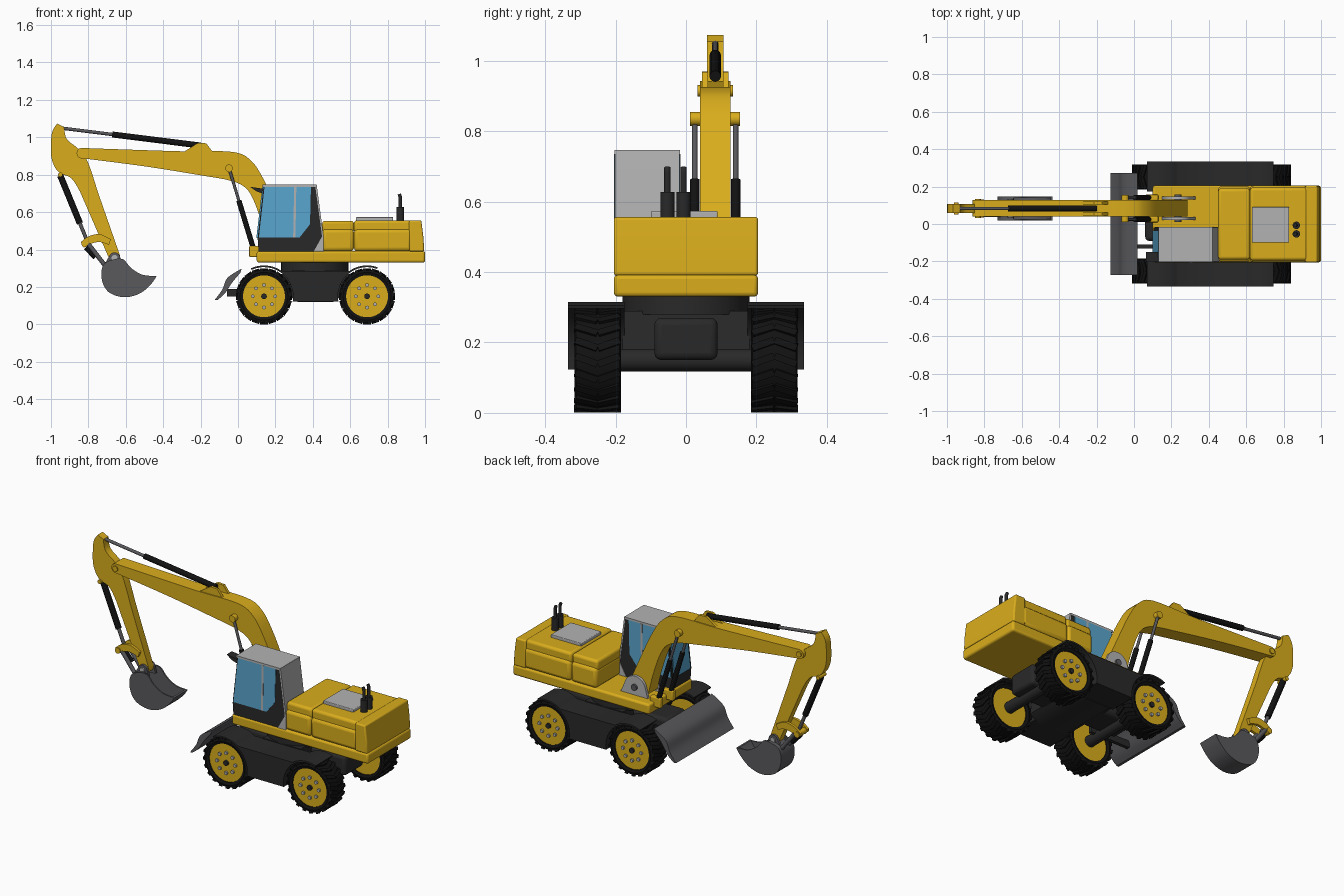
import bpy, bmesh
from math import sin, cos, pi, radians
from mathutils import Vector, Matrix


def material(name, rgb):
    m = bpy.data.materials.new(name)
    m.diffuse_color = (*rgb, 1)
    return m


YELLOW = material("yellow_paint", (0.70, 0.42, 0.012))
BLACK = material("black_rubber", (0.006, 0.006, 0.006))
DARK = material("dark_frame", (0.022, 0.022, 0.022))
STEEL = material("steel", (0.10, 0.10, 0.11))
GLASS = material("blue_glass", (0.10, 0.38, 0.62))
LIGHT = material("light_grey", (0.45, 0.45, 0.45))


def finish(name, bm, mat, bevel=0):
    bmesh.ops.recalc_face_normals(bm, faces=bm.faces)
    me = bpy.data.meshes.new(name)
    bm.to_mesh(me)
    bm.free()
    me.materials.append(mat)
    ob = bpy.data.objects.new(name, me)
    bpy.context.collection.objects.link(ob)
    if bevel:
        b = ob.modifiers.new("bevel", 'BEVEL')
        b.width, b.segments, b.limit_method = bevel, 3, 'ANGLE'
    return ob


def prism(name, pts, y0, y1, mat, bevel=0):
    """Side profile in x, z pulled from y0 to y1."""
    bm = bmesh.new()
    f = bm.faces.new([bm.verts.new((x, y0, z)) for x, z in pts])
    r = bmesh.ops.extrude_face_region(bm, geom=[f])
    bmesh.ops.translate(bm, vec=(0, y1 - y0, 0), verts=[v for v in r["geom"] if isinstance(v, bmesh.types.BMVert)])
    return finish(name, bm, mat, bevel)


def box(name, x0, x1, y0, y1, z0, z1, mat, bevel=0):
    return prism(name, [(x0, z0), (x1, z0), (x1, z1), (x0, z1)], y0, y1, mat, bevel)


def rod(name, p, q, r, mat, n=18):
    p, q = Vector(p), Vector(q)
    bm = bmesh.new()
    m = Matrix.Translation((p + q) / 2) @ (q - p).to_track_quat('Z', 'Y').to_matrix().to_4x4()
    bmesh.ops.create_cone(bm, cap_ends=True, segments=n, radius1=r, radius2=r, depth=(q - p).length, matrix=m)
    return finish(name, bm, mat)


def arc(cx, cz, r, a0, a1, n=12):
    return [(cx + r * cos(radians(a0 + (a1 - a0) * i / n)), cz + r * sin(radians(a0 + (a1 - a0) * i / n)))
            for i in range(n + 1)]


def spline(pts, n=5):
    """Smooth open path through the points."""
    p = [Vector(a) for a in [pts[0], *pts, pts[-1]]]
    out = []
    for a, b, c, d in zip(p, p[1:], p[2:], p[3:]):
        for i in range(n):
            t = i / n
            out.append((2 * b + (c - a) * t + (2 * a - 5 * b + 4 * c - d) * t**2 + (3 * b - a - 3 * c + d) * t**3) / 2)
    return [tuple(v) for v in out] + [tuple(pts[-1])]


def ram(name, p, q, split, r_barrel, r_rod):
    """Hydraulic cylinder: dark barrel from p, steel rod to q."""
    p, q = Vector(p), Vector(q)
    rod(name + "_barrel", p, p.lerp(q, split), r_barrel, BLACK)
    rod(name + "_rod", p.lerp(q, split * 0.95), q, r_rod, STEEL)


# Wheels: tyre with lugs, rim, hub and bolts, shared by four places
WHEEL_X, WHEEL_Y, WHEEL_Z = (0.139, 0.69), 0.251, 0.15
bm = bmesh.new()
section = [(0.112, -0.06), (0.128, -0.066), (0.141, -0.062), (0.143, 0), (0.141, 0.062), (0.128, 0.066), (0.112, 0.06)]
rings = [[bm.verts.new((r * cos(2 * pi * i / 40), y, r * sin(2 * pi * i / 40))) for r, y in section] for i in range(40)]
for i in range(40):
    a, b = rings[i], rings[(i + 1) % 40]
    for j in range(7):
        k = (j + 1) % 7
        bm.faces.new((a[j], a[k], b[k], b[j]))
for side in (-1, 1):
    for i in range(20):
        m = (Matrix.Rotation(2 * pi * i / 20, 4, 'Y') @ Matrix.Translation((0.142, side * 0.032, 0))
             @ Matrix.Rotation(side * 0.35, 4, 'X') @ Matrix.Diagonal((0.015, 0.066, 0.02, 1)))
        bmesh.ops.create_cube(bm, size=1, matrix=m)
parts = [finish("tyre", bm, BLACK),
         rod("wheel_rim", (0, -0.055, 0), (0, 0.055, 0), 0.115, YELLOW, 40),
         rod("wheel_hub", (0, -0.066, 0), (0, 0, 0), 0.015, DARK)]
bm = bmesh.new()
for i in range(8):
    a = 2 * pi * i / 8
    bmesh.ops.create_cone(bm, cap_ends=True, segments=8, radius1=0.01, radius2=0.01, depth=0.02,
                          matrix=Matrix.Translation((0.06 * cos(a), -0.055, 0.06 * sin(a))) @ Matrix.Rotation(pi / 2, 4, 'X'))
parts.append(finish("wheel_bolts", bm, LIGHT))
for x in WHEEL_X:
    for side in (-1, 1):
        for part in parts:
            ob = part.copy()
            bpy.context.collection.objects.link(ob)
            ob.location = (x, side * WHEEL_Y, WHEEL_Z)
            ob.rotation_euler.z = pi if side > 0 else 0
    rod("axle", (x, -0.2, 0.15), (x, 0.2, 0.15), 0.032, DARK)
for part in parts:
    bpy.data.objects.remove(part)

# Undercarriage: side boxes with fenders, frame, turntable
a, b = WHEEL_X
fender = (arc(a, 0.15, 0.165, 115, 55) + arc(b, 0.15, 0.165, 125, 70)
          + arc(b, 0.15, 0.156, 70, 190) + arc(a, 0.15, 0.156, -10, 115))
for s in (-1, 1):
    prism("side_box_fender", fender, s * 0.175, s * 0.335, DARK)
    box("blade_arm", -0.06, 0.2, s * 0.11, s * 0.13, 0.15, 0.19, DARK)
prism("chassis", [(0.27, 0.155), (0.32, 0.12), (0.51, 0.12), (0.56, 0.155), (0.54, 0.29), (0.29, 0.29)], -0.18, 0.18, DARK)
box("chassis_spine", 0.06, 0.77, -0.09, 0.09, 0.15, 0.27, DARK, 0.02)
rod("turntable", (0.41, 0, 0.28), (0.41, 0, 0.335), 0.18, DARK, 40)

# Dozer blade
front = spline([(-0.125, 0.13), (-0.085, 0.185), (-0.055, 0.25), (0.02, 0.298)])
back = spline([(0.012, 0.275), (-0.03, 0.225), (-0.07, 0.165), (-0.11, 0.13)])
prism("dozer_blade", front + back, -0.273, 0.273, STEEL)

# Upper body
box("deck", 0.1, 1.0, -0.205, 0.205, 0.33, 0.392, YELLOW, 0.012)
box("hood_front_lower", 0.45, 0.62, -0.203, 0.203, 0.39, 0.51, YELLOW, 0.02)
box("hood_front_upper", 0.45, 0.62, -0.19, 0.19, 0.49, 0.553, YELLOW, 0.015)
box("hood_rear_lower", 0.62, 0.93, -0.205, 0.205, 0.39, 0.51, YELLOW, 0.02)
box("hood_rear_upper", 0.62, 0.93, -0.195, 0.195, 0.49, 0.556, YELLOW, 0.015)
prism("counterweight", [(0.915, 0.39), (0.995, 0.39), (0.992, 0.46), (0.98, 0.556), (0.915, 0.556)],
      -0.205, 0.205, YELLOW, 0.008)
box("hood_panel", 0.63, 0.83, -0.1, 0.09, 0.55, 0.573, LIGHT, 0.004)
for y in (-0.053, -0.007):
    rod("exhaust_base", (0.868, y, 0.55), (0.868, y, 0.627), 0.02, DARK)
    rod("exhaust_pipe", (0.868, y, 0.62), (0.868, y, 0.685), 0.009, DARK)
    rod("exhaust_tip", (0.868, y, 0.68), (0.862, y, 0.697), 0.009, DARK)

# Cab
prism("cab_frame", [(0.11, 0.39), (0.105, 0.46), (0.137, 0.74), (0.42, 0.74), (0.45, 0.48), (0.45, 0.39)],
      -0.2, -0.02, DARK)
prism("cab_side_glass", [(0.112, 0.465), (0.142, 0.735), (0.39, 0.735), (0.385, 0.535), (0.33, 0.465)],
      -0.203, -0.017, GLASS)
prism("cab_front_glass", [(0.098, 0.462), (0.13, 0.735), (0.15, 0.735), (0.118, 0.462)], -0.185, -0.035, GLASS)
prism("cab_window_post", [(0.295, 0.465), (0.3, 0.735), (0.312, 0.735), (0.307, 0.465)], -0.205, -0.015, LIGHT)
box("cab_roof", 0.13, 0.42, -0.203, -0.017, 0.735, 0.747, LIGHT)
prism("cab_rear_panel", [(0.412, 0.745), (0.421, 0.745), (0.456, 0.48), (0.456, 0.39), (0.448, 0.39), (0.448, 0.48)],
      -0.201, -0.019, LIGHT)
prism("cab_corner", [(0.405, 0.39), (0.455, 0.39), (0.455, 0.48)], -0.203, -0.017, LIGHT)
prism("cab_mirror", [(0.065, 0.735), (0.135, 0.725), (0.13, 0.70), (0.1, 0.71)], -0.2, -0.15, DARK)

# Boom with root brackets
BY = 0.083
upper = spline([(-0.835, 0.943), (-0.55, 0.933), (-0.29, 0.925), (-0.03, 0.922), (0.07, 0.875), (0.14, 0.77),
                (0.21, 0.62), (0.285, 0.45)])
lower = spline([(0.16, 0.41), (0.13, 0.53), (0.085, 0.66), (0.04, 0.73), (-0.04, 0.768), (-0.2, 0.797), (-0.5, 0.845),
                (-0.835, 0.888)])
prism("boom", upper + lower + arc(-0.835, 0.915, 0.028, 260, 100, 8), 0.04, 0.127, YELLOW)
bracket = [(0.15, 0.39)] + arc(0.235, 0.435, 0.07, 170, 10) + [(0.33, 0.39)]
for y in (0.022, 0.13):
    prism("boom_root_bracket", bracket, y, y + 0.016, LIGHT)
rod("boom_root_pin", (0.235, 0.01, 0.44), (0.235, 0.158, 0.44), 0.018, STEEL)
rod("boom_tip_pin", (-0.835, 0.033, 0.915), (-0.835, 0.134, 0.915), 0.016, YELLOW)
for y in (0.046, 0.105):
    prism("boom_top_lug", [(-0.3, 0.915), (-0.215, 0.97), (-0.17, 0.968), (-0.13, 0.915)], y, y + 0.016, YELLOW)
rod("boom_ram_pin", (-0.048, 0.012, 0.835), (-0.048, 0.154, 0.835), 0.02, YELLOW)
for y in (0.025, 0.141):
    ram("boom_ram", (0.09, y, 0.38), (-0.048, y, 0.835), 0.62, 0.014, 0.008)
    box("boom_ram_foot", 0.06, 0.13, y - 0.016, y + 0.016, 0.36, 0.42, YELLOW, 0.006)
ram("stick_ram", (-0.2, BY, 0.956), (-0.95, BY, 1.05), 0.63, 0.016, 0.009)

# Stick
prism("stick", spline([(-0.93, 1.055), (-0.915, 0.99), (-0.85, 0.935), (-0.80, 0.86), (-0.75, 0.71)])
      + arc(-0.66, 0.36, 0.03, 20, -160, 8)
      + spline([(-0.845, 0.71), (-0.89, 0.78), (-0.96, 0.815), (-0.995, 0.88), (-1.0, 0.96), (-0.993, 1.03), (-0.967, 1.073)]),
      0.06, 0.106, YELLOW)

# Bucket ram and linkage
ram("bucket_ram", (-0.95, BY, 0.795), (-0.80, BY, 0.43), 0.7, 0.017, 0.01)
rod("bucket_ram_pin", (-0.95, 0.05, 0.8), (-0.95, 0.116, 0.8), 0.012, YELLOW)
link = (spline([(-0.84, 0.44), (-0.80, 0.47), (-0.74, 0.482), (-0.68, 0.455)])
        + spline([(-0.69, 0.425), (-0.74, 0.44), (-0.79, 0.43), (-0.825, 0.41)]))
for y in (0.042, 0.108):
    prism("bucket_link", link, y, y + 0.016, YELLOW)
    rod("bucket_push_rod", (-0.80, y + 0.008, 0.43), (-0.70, y + 0.008, 0.30), 0.012, STEEL)
rod("link_pin", (-0.82, 0.036, 0.43), (-0.82, 0.13, 0.43), 0.017, YELLOW)
rod("ram_end", (-0.81, BY, 0.415), (-0.76, BY, 0.36), 0.018, BLACK)

# Bucket: curved shell and two cheeks
shell = spline([(-0.645, 0.352), (-0.715, 0.325), (-0.73, 0.25), (-0.695, 0.175), (-0.61, 0.145), (-0.525, 0.165),
                (-0.465, 0.215), (-0.435, 0.258)])
inner = [(-0.59 + (x + 0.59) * 0.92, 0.27 + (z - 0.27) * 0.9) for x, z in reversed(shell)]
prism("bucket_shell", shell + inner, 0.02, 0.148, STEEL)
mouth = spline([(-0.435, 0.258), (-0.51, 0.265), (-0.57, 0.30), (-0.61, 0.345), (-0.645, 0.352)])
for y in (0.02, 0.14):
    prism("bucket_cheek", shell + mouth[1:-1], y, y + 0.008, STEEL)
for y in (0.044, 0.108):
    prism("bucket_ear", [(-0.72, 0.31)] + arc(-0.66, 0.355, 0.03, 140, 10, 8) + [(-0.62, 0.32)], y, y + 0.014, STEEL)
rod("bucket_pin", (-0.66, 0.036, 0.355), (-0.66, 0.13, 0.355), 0.016, LIGHT)

# Smooth curved faces, keep edges sharp
for ob in bpy.data.objects:
    ob.select_set(True)
bpy.context.view_layer.objects.active = bpy.data.objects["deck"]
bpy.ops.object.shade_smooth_by_angle(angle=radians(35))
